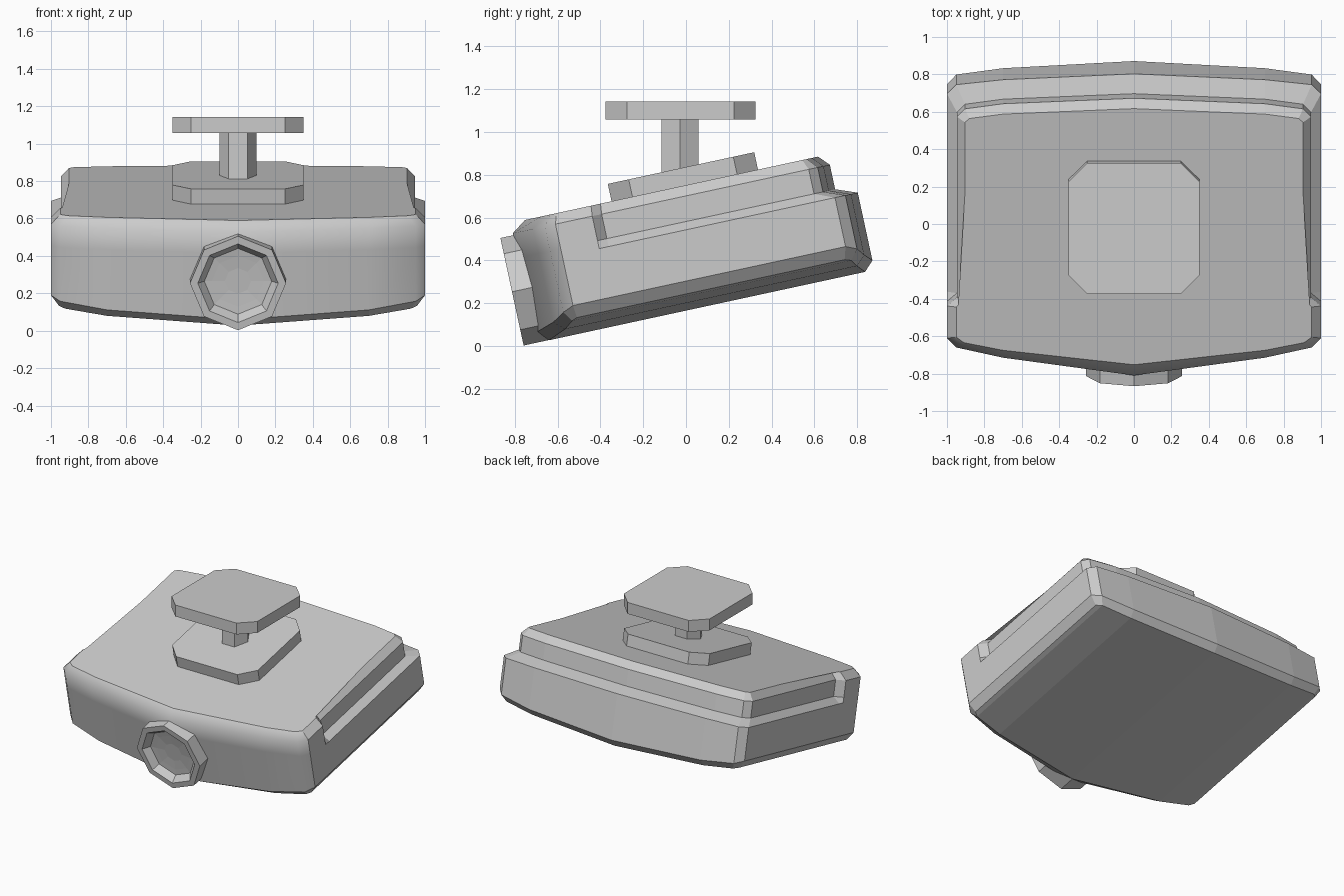
import bpy, bmesh, math

if "Cube" in bpy.data.objects:
    bpy.data.objects.remove(bpy.data.objects["Cube"])

TILT = math.radians(12.2)


def finish(name, bm, tilt=True):
    bmesh.ops.recalc_face_normals(bm, faces=bm.faces[:])
    me = bpy.data.meshes.new(name)
    bm.to_mesh(me)
    bm.free()
    ob = bpy.data.objects.new(name, me)
    bpy.context.collection.objects.link(ob)
    if tilt:
        ob.rotation_euler.x = TILT
    return ob


def skin(bm, rings, closed):
    """Quads between consecutive rings of vertices."""
    n = len(rings[0])
    for a, b in zip(rings, rings[1:]):
        for i in range(n if closed else n - 1):
            j = (i + 1) % n
            bm.faces.new((a[i], a[j], b[j], b[i]))


# Projector body: half plan outlines (front centre -> side -> back centre), stacked
full = [(0, -.68), (.7, -.583), (.95, -.527), (1, -.476), (1, -.30),
        (1, -.255), (1, .827), (.95, .877), (.7, .904), (0, .936)]
low = [(0, -.62), (.7, -.535), (.925, -.495), (.957, -.47), (.957, -.30),
       (.957, -.255), (.957, .81), (.925, .84), (.7, .86), (0, .891)]
inset = full[:5] + [(.947, -.255), (.947, .735), (.904, .778), (.7, .806), (0, .836)]
top = [(0, -.611), (.7, -.532), (.91, -.49), (.95, -.46), (.95, -.295),
       (.904, -.25), (.904, .715), (.88, .736), (.7, .76), (0, .79)]
low_v = [.162, .197, .228, .238, .238, .238, .238, .228, .197, .162]
edge_v = [.207, .24, .275, .297, .297, .297, .297, .275, .24, .207]
step_v = [.569] * 10

bm = bmesh.new()
rings = []
for plan, heights in ((low, low_v), (full, edge_v), (full, [.531] * 10),
                      (inset, step_v), (inset, [.686] * 10), (top, [.735] * 10)):
    rings.append([bm.verts.new((x, y, v)) for (x, y), v in zip(plan, heights)])
skin(bm, rings, False)
for r in (rings[0], rings[-1]):
    bm.faces.new((r[0], r[1], r[8], r[9]))
    bm.faces.new((r[1], r[2], r[7], r[8]))
    bm.faces.new(r[2:8])
bmesh.ops.mirror(bm, geom=bm.verts[:] + bm.edges[:] + bm.faces[:],
                 axis='X', merge_dist=.001)
bmesh.ops.remove_doubles(bm, verts=bm.verts[:], dist=.0005)
bmesh.ops.recalc_face_normals(bm, faces=bm.faces[:])
# rounded shading on the front only
for f in bm.faces:
    f.smooth = f.normal.y < -.2 and f.normal.z > -.1 and f.calc_center_median().y < -.4
finish("projector_body", bm)

# Octagonal lens: barrel, bevelled rim and recessed glass
bm = bmesh.new()
rings = []
for r, y in ((.257, -.60), (.257, -.741), (.215, -.741), (.18, -.692),
             (.14, -.688), (.07, -.683)):
    rings.append([bm.verts.new((r * math.sin(k * math.pi / 4), y,
                                .42 + r * math.cos(k * math.pi / 4))) for k in range(8)])
skin(bm, rings, True)
bm.faces.new(rings[0])
bm.faces.new(rings[-1])
finish("lens", bm)


def prism(name, pts, z0, z1, tilt):
    bm = bmesh.new()
    rings = [[bm.verts.new((x, y, z)) for x, y in pts] for z in (z0, z1)]
    skin(bm, rings, True)
    for r in rings:
        bm.faces.new(r)
    return finish(name, bm, tilt)


def clipped_square(y, h=.35, c=.25):
    return [(a, b + y) for a, b in ((-c, -h), (c, -h), (h, -c), (h, c),
                                    (c, h), (-c, h), (-h, c), (-h, -c))]


# Ceiling mount: tilted plate, hexagonal post, level plate
prism("lower_mount_plate", clipped_square(.153), .72, .818, True)
prism("mount_post", [(.1 * math.cos(k * math.pi / 3), -.028 + .1 * math.sin(k * math.pi / 3))
                     for k in range(6)], .76, 1.08, False)
prism("ceiling_plate", clipped_square(-.025), 1.058, 1.142, False)
